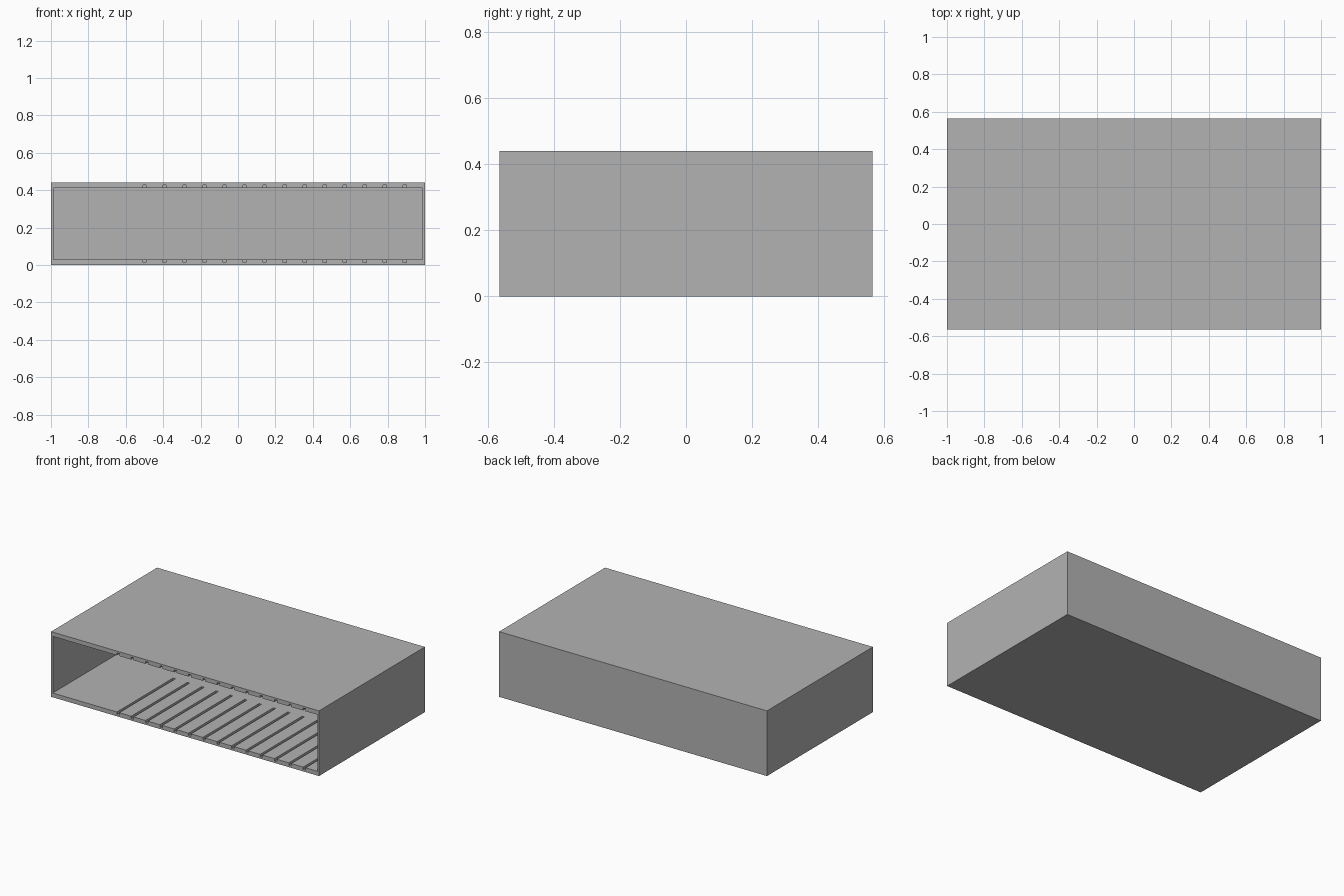
import bpy
import bmesh
from mathutils import Matrix, Vector

WIDTH, DEPTH, HEIGHT = 2.0, 1.13, 0.44
WALL = 0.0125          # shell thickness
PANEL = 0.0165         # slotted panel thickness
SLOTS, FIRST, PITCH = 14, -0.5, 0.107
SLOT_WIDTH, SLOT_LENGTH = 0.018, 0.6

if "Cube" in bpy.data.objects:
    bpy.data.objects.remove(bpy.data.objects["Cube"], do_unlink=True)

grey = bpy.data.materials.new("plain grey")
grey.use_nodes = True
grey.diffuse_color = (0.45, 0.45, 0.45, 1)
grey.node_tree.nodes["Principled BSDF"].inputs["Base Color"].default_value = grey.diffuse_color


def make_object(name, bm):
    bmesh.ops.recalc_face_normals(bm, faces=bm.faces)
    mesh = bpy.data.meshes.new(name)
    bm.to_mesh(mesh)
    bm.free()
    mesh.materials.append(grey)
    obj = bpy.data.objects.new(name, mesh)
    bpy.context.collection.objects.link(obj)
    return obj


# Outer shell: a box hollowed out from its open front
bm = bmesh.new()
bmesh.ops.create_cube(bm, size=1, matrix=Matrix.Translation((0, 0, HEIGHT / 2))
                      @ Matrix.Diagonal((WIDTH, DEPTH, HEIGHT, 1)))
front = min(bm.faces, key=lambda f: f.calc_center_median().y)
bmesh.ops.inset_region(bm, faces=[front], thickness=WALL, use_even_offset=True)
pushed = bmesh.ops.extrude_face_region(bm, geom=[front])
bmesh.ops.delete(bm, geom=[front], context='FACES_ONLY')
bmesh.ops.translate(bm, vec=(0, DEPTH - WALL, 0),
                    verts=[v for v in pushed["geom"] if isinstance(v, bmesh.types.BMVert)])
make_object("outer_shell", bm)


# Slotted panels: a comb outline, slots open at the front, extruded upward
def slotted_panel(name, z):
    half, front_y, back_y = WIDTH / 2 - WALL, -DEPTH / 2, DEPTH / 2 - WALL
    outline = [(-half, back_y), (-half, front_y)]
    for i in range(SLOTS):
        left = FIRST + i * PITCH - SLOT_WIDTH / 2
        right = left + SLOT_WIDTH
        end = front_y + SLOT_LENGTH
        outline += [(left, front_y), (left, end), (right, end), (right, front_y)]
    outline += [(half, front_y), (half, back_y)]
    bm = bmesh.new()
    face = bm.faces.new([bm.verts.new((x, y, z)) for x, y in outline])
    raised = bmesh.ops.extrude_face_region(bm, geom=[face])
    bmesh.ops.translate(bm, vec=Vector((0, 0, PANEL)),
                        verts=[v for v in raised["geom"] if isinstance(v, bmesh.types.BMVert)])
    make_object(name, bm)


slotted_panel("floor_panel", WALL)
slotted_panel("ceiling_panel", HEIGHT - WALL - PANEL)
